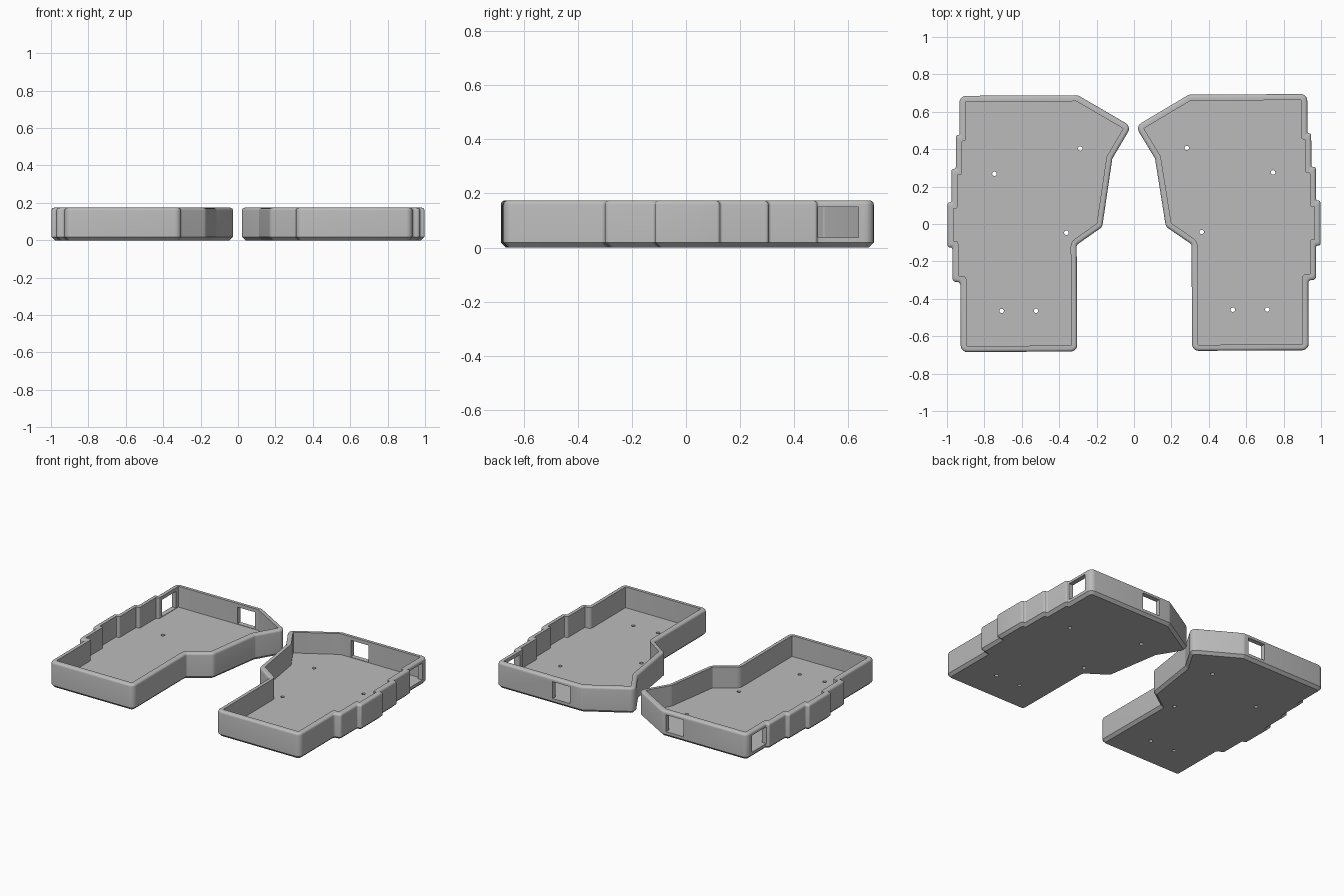
import bpy, bmesh, math
from mathutils import Vector, Matrix

if "Cube" in bpy.data.objects:
    bpy.data.objects.remove(bpy.data.objects["Cube"])

HEIGHT, FLOOR, WALL = 0.174, 0.034, 0.032
grey = bpy.data.materials.new("plain_grey")
grey.diffuse_color = (0.5, 0.5, 0.5, 1)
grey.use_nodes = True
grey.node_tree.nodes["Principled BSDF"].inputs["Base Color"].default_value = grey.diffuse_color

# Outline of one tray half, counter-clockwise
OUTLINE = [(0.307, -0.68), (0.93, -0.68), (0.93, -0.305), (0.972, -0.305),
           (0.972, -0.12), (0.997, -0.12), (0.997, 0.12), (0.974, 0.12),
           (0.974, 0.30), (0.95, 0.30), (0.95, 0.48), (0.93, 0.48),
           (0.93, 0.69), (0.297, 0.69), (0.011, 0.522), (0.114, 0.35),
           (0.17, -0.015), (0.307, -0.11)]
HOLES = [(0.285, 0.405), (0.745, 0.272), (0.362, -0.045), (0.526, -0.461), (0.71, -0.461)]


def ring(inset, radius=0.035, steps=5):
    """Outline moved inward by inset, with every corner rounded."""
    n = len(OUTLINE)
    p = [Vector(c) for c in OUTLINE]
    d = [(p[(i + 1) % n] - p[i]).normalized() for i in range(n)]
    moved = []
    for i in range(n):
        a, b = d[i - 1], d[i]
        na, nb = Vector((-a.y, a.x)), Vector((-b.y, b.x))
        moved.append(p[i] + (na + nb) * inset / (1 + na.dot(nb)))
    pts = []
    for i in range(n):
        a, b = d[i - 1], d[i]
        turn = a.cross(b)
        half = a.angle(b) / 2
        r = max(0.005, radius - inset) if turn > 0 else radius * 0.5 + inset
        room = 0.47 * min((moved[i] - moved[i - 1]).length,
                          (moved[(i + 1) % n] - moved[i]).length)
        t = min(r * math.tan(half), room)
        r = t / math.tan(half)
        start, side = moved[i] - a * t, math.copysign(1, turn)
        centre = start + Vector((-a.y, a.x)) * r * side
        for k in range(steps + 1):
            rot = Matrix.Rotation(side * 2 * half * k / steps, 2)
            pts.append(centre + rot @ (start - centre))
    return pts


def make_object(name, bm):
    bmesh.ops.recalc_face_normals(bm, faces=bm.faces)
    me = bpy.data.meshes.new(name)
    bm.to_mesh(me)
    bm.free()
    me.materials.append(grey)
    ob = bpy.data.objects.new(name, me)
    bpy.context.collection.objects.link(ob)
    return ob


def tray_mesh(sign):
    # bottom chamfer, wall, rounded rim, inner wall
    f = 0.015
    levels = [(0.018, 0), (0, 0.018)]
    levels += [(f * (1 - math.cos(a)), HEIGHT - f + f * math.sin(a))
               for a in (math.radians(22.5 * k) for k in range(5))]
    levels += [(WALL, HEIGHT), (WALL, FLOOR)]
    bm = bmesh.new()
    loops = [[bm.verts.new((sign * v.x, v.y, z)) for v in ring(i)] for i, z in levels]
    n = len(loops[0])
    for lo, hi in zip(loops, loops[1:]):
        for k in range(n):
            m = (k + 1) % n
            bm.faces.new((lo[k], lo[m], hi[m], hi[k]))
    bm.faces.new(loops[0][::-1])
    bm.faces.new(loops[-1])
    return bm


def cutter_mesh(sign, port):
    bm = bmesh.new()
    # screw holes through the floor
    for x, y in HOLES:
        bmesh.ops.create_cone(bm, cap_ends=True, segments=16, radius1=0.012, radius2=0.012,
                              depth=0.12, matrix=Matrix.Translation((sign * x, y, 0.02)))
    # port windows in the back and outer side walls
    for centre, size in [((port, 0.675, 0.0935), (0.13, 0.1, 0.113)),
                         ((sign * 0.915, 0.559, 0.0935), (0.1, 0.15, 0.113))]:
        bmesh.ops.create_cube(bm, size=1, matrix=Matrix.Translation(centre)
                              @ Matrix.Diagonal((*size, 1)))
    return bm


for name, sign, port in (("right_tray", 1, 0.447), ("left_tray", -1, -0.395)):
    tray = make_object(name, tray_mesh(sign))
    cutter = make_object(name + "_cutter", cutter_mesh(sign, port))
    cutter.hide_render = True
    mod = tray.modifiers.new("openings", 'BOOLEAN')
    mod.operation, mod.solver, mod.object = 'DIFFERENCE', 'EXACT', cutter
    bpy.context.view_layer.objects.active = tray
    bpy.ops.object.select_all(action='DESELECT')
    tray.select_set(True)
    bpy.ops.object.modifier_apply(modifier=mod.name)
    bpy.data.objects.remove(cutter)
    bpy.ops.object.shade_smooth_by_angle(angle=math.radians(30))
    # both halves sit very slightly turned
    tray.rotation_euler.z = math.radians(0.3)
